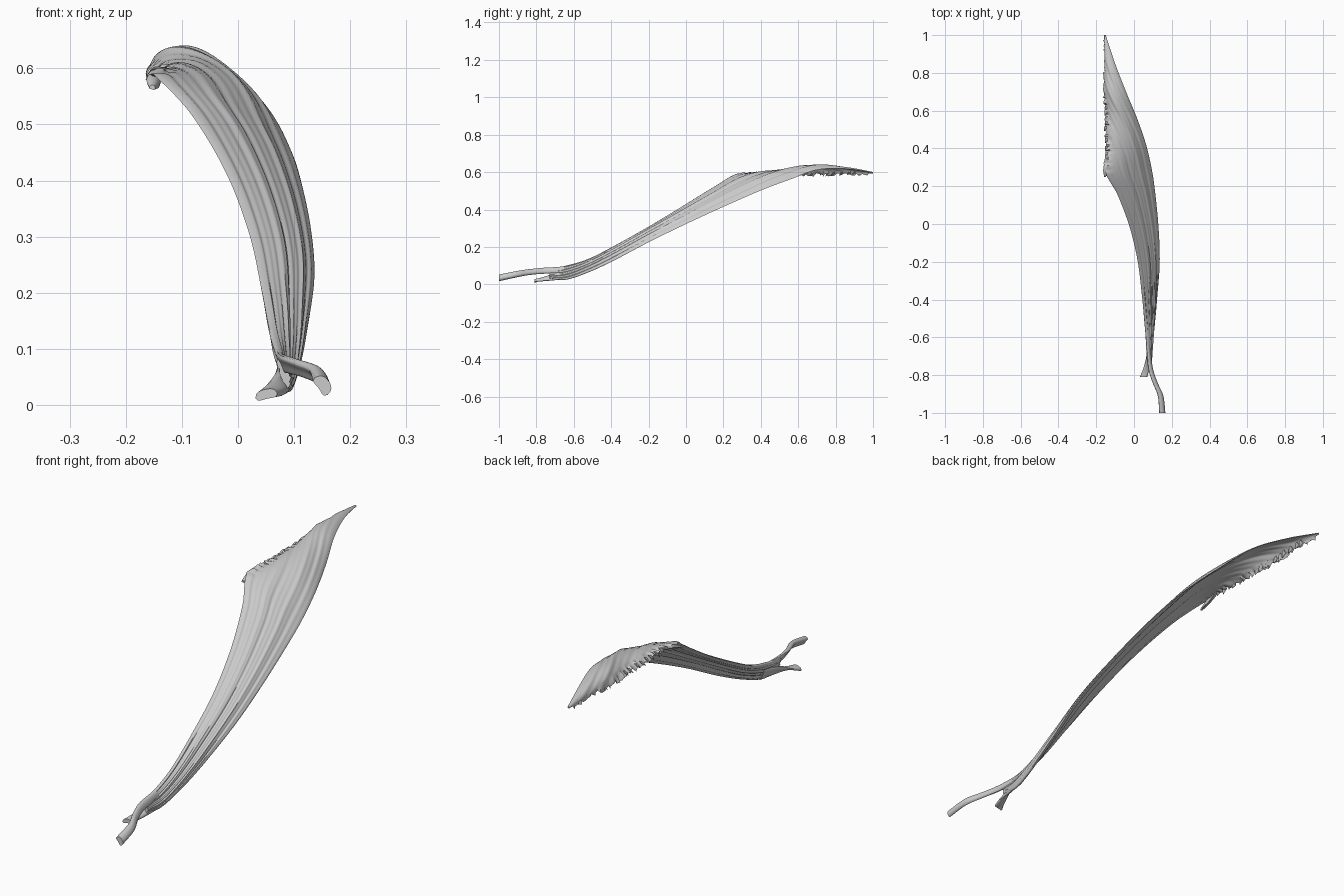
import bpy, bmesh, math, random
from mathutils import Vector

random.seed(4)


def spline(rows, t):
    """Smooth interpolation through station rows, t in 0..1."""
    n = len(rows) - 1
    i = min(int(t * n), n - 1)
    f = t * n - i
    out = []
    for k in range(len(rows[0])):
        b, c = rows[i][k], rows[i + 1][k]
        a = rows[i - 1][k] if i > 0 else 2 * b - c
        d = rows[i + 2][k] if i + 2 <= n else 2 * c - b
        out.append(0.5 * (2 * b + (c - a) * f + (2 * a - 5 * b + 4 * c - d) * f * f
                          + (3 * b - a - 3 * c + d) * f ** 3))
    return out


def fibre(p):
    """Uneven lengthwise grooves across the sheet."""
    return 0.5 * math.sin(19 * p + 1) + 0.35 * math.sin(37 * p) + 0.3 * math.sin(71 * p + 2)


def loft(name, rows, steps, cols, groove=0.0, torn_from=None):
    """Thick curved strip; rows are (y, left x, left z, right x, right z, bulge, thickness)."""
    bm = bmesh.new()
    rings = []
    for s in range(steps + 1):
        y, lx, lz, rx, rz, bulge, thick = spline(rows, s / steps)
        torn = torn_from is not None and y > torn_from
        jag = Vector((random.uniform(-.006, .006), random.uniform(-.008, .008),
                      random.uniform(-.012, .006))) if torn and y < 0.97 else Vector()
        left, right = Vector((lx, y, lz)), Vector((rx, y, rz))
        chord = right - left
        w = max(chord.length, 1e-4)
        normal = Vector((-chord.z, 0, chord.x)).normalized()
        top, bot = [], []
        for c in range(cols + 1):
            u = c / cols
            # fibres run out into the torn edge instead of converging at the tip
            phase = 1 - (1 - u) * min(1, w / 0.29) if torn else u
            ease = math.sqrt(max(0, 1 - (2 * u - 1) ** 4))
            p = left + chord * u + normal * bulge * 4 * u * (1 - u)
            p += jag * max(0, 1 - u * 6)
            g = normal * groove * fibre(phase) * min(1, w / 0.1) * ease
            h = normal * thick * 0.5 * ease
            top.append(p + g + h)
            if 0 < c < cols:
                bot.append(p + g * 0.7 - h)
        rings.append([bm.verts.new(q) for q in top + bot[::-1]])
    for a, b in zip(rings, rings[1:]):
        m = len(a)
        for i in range(m):
            j = (i + 1) % m
            bm.faces.new((a[i], a[j], b[j], b[i]))
    bm.faces.new(rings[0][::-1])
    bm.faces.new(rings[-1])
    bmesh.ops.recalc_face_normals(bm, faces=bm.faces[:])
    me = bpy.data.meshes.new(name)
    bm.to_mesh(me)
    bm.free()
    ob = bpy.data.objects.new(name, me)
    bpy.context.collection.objects.link(ob)
    bpy.ops.object.select_all(action='DESELECT')
    ob.select_set(True)
    bpy.context.view_layer.objects.active = ob
    bpy.ops.object.shade_smooth_by_angle(angle=math.radians(50))
    return ob


# Broad fan-shaped muscle sheet, from narrow root to pointed tip
loft("muscle_sheet", [
    (-0.73, .073, .085, .088, .030, .002, .016),
    (-0.64, .068, .100, .093, .025, .004, .020),
    (-0.52, .056, .135, .108, .065, .008, .020),
    (-0.38, .042, .205, .122, .130, .012, .018),
    (-0.20, .020, .305, .136, .225, .014, .016),
    (-0.02, -.022, .415, .130, .313, .014, .014),
    (0.15, -.085, .520, .114, .392, .016, .013),
    (0.28, -.153, .592, .096, .450, .022, .012),
    (0.42, -.152, .594, .064, .510, .036, .012),
    (0.56, -.153, .590, .016, .562, .040, .012),
    (0.70, -.160, .588, -.042, .612, .035, .012),
    (0.85, -.158, .590, -.100, .618, .018, .011),
    (1.00, -.157, .594, -.150, .598, .002, .006),
], 150, 48, groove=0.004, torn_from=0.28)

# Longer tendon strap curving forward from the root
loft("long_tendon", [
    (-0.62, .070, .098, .084, .062, .002, .012),
    (-0.70, .072, .092, .086, .058, .003, .016),
    (-0.77, .079, .087, .096, .056, .004, .016),
    (-0.84, .101, .079, .120, .050, .004, .017),
    (-0.91, .129, .068, .149, .037, .005, .020),
    (-1.00, .137, .049, .160, .018, .005, .022),
], 40, 14)

# Short flared tendon below it
loft("short_tendon", [
    (-0.62, .073, .075, .093, .028, .002, .014),
    (-0.70, .068, .058, .088, .022, .002, .016),
    (-0.76, .051, .035, .083, .020, .002, .016),
    (-0.81, .031, .012, .070, .021, .003, .017),
], 24, 14)

# Frayed curl hanging at the corner of the torn edge
loft("torn_curl", [
    (0.25, -.158, .566, -.148, .563, .002, .008),
    (0.28, -.163, .578, -.142, .565, .006, .012),
    (0.31, -.160, .588, -.140, .570, .006, .014),
    (0.35, -.154, .594, -.138, .592, .002, .008),
], 16, 10)

# Loose fibre ends along the torn edge
for i in range(16):
    y = 0.36 + i * 0.036 + random.uniform(-.01, .01)
    drop = random.uniform(.006, .016)
    x = -.154 + random.uniform(-.004, .004)
    loft("torn_fibre_%02d" % i, [
        (y - .010, x, .592 - drop, x + .004, .592 - drop, 0, .004),
        (y, x, .592 - drop * .5, x + .012, .598, .001, .006),
        (y + .012, x, .593, x + .014, .603, .001, .004),
    ], 6, 6)
